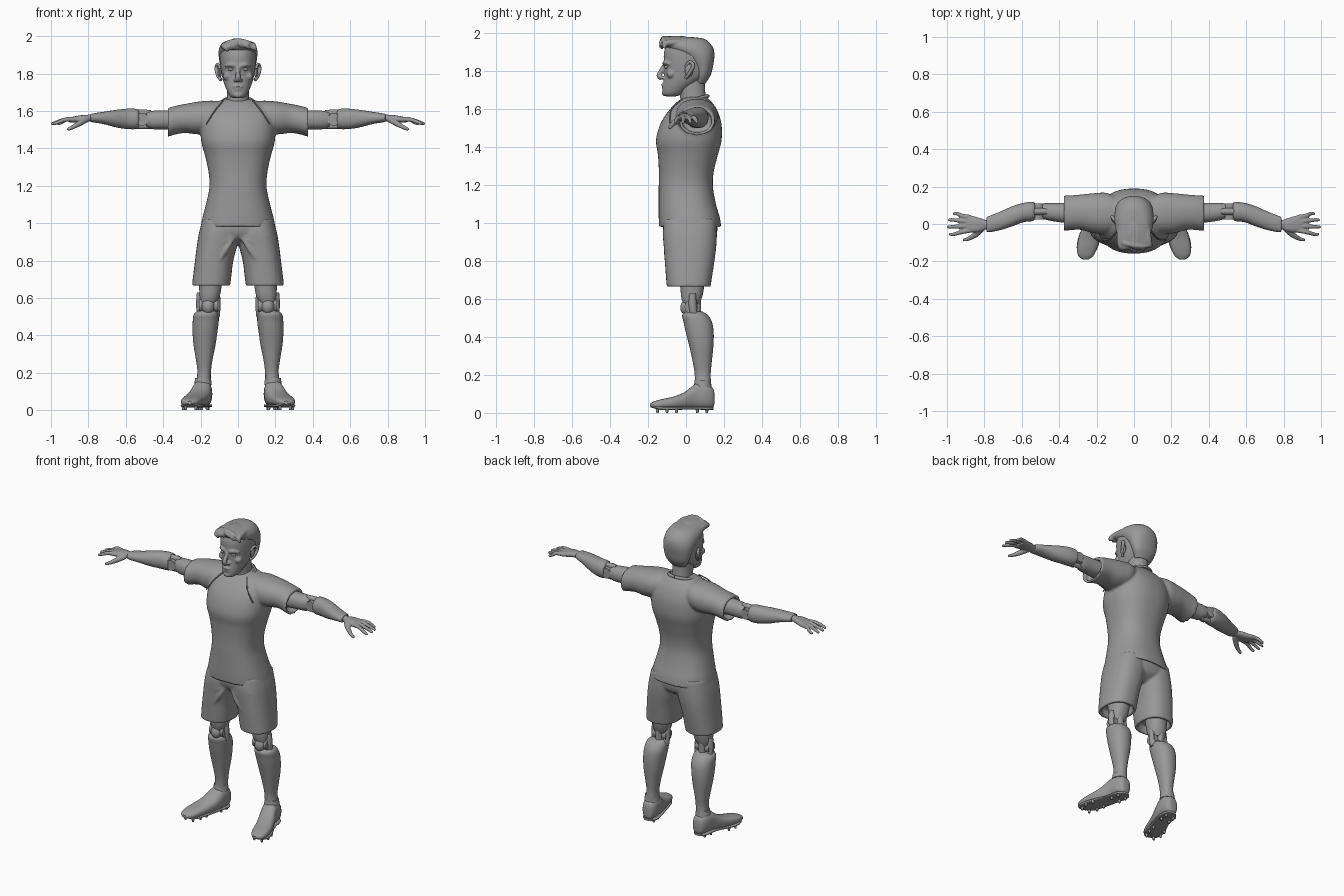
import bpy, bmesh, math, random
from mathutils import Vector, Matrix

random.seed(4)
grey = bpy.data.materials.new("plain_grey")
grey.diffuse_color = (0.32, 0.32, 0.32, 1)


def refine(rows, k):
    """Catmull-Rom interpolation of number rows."""
    out = []
    for i in range(len(rows) - 1):
        p0, p1, p2 = rows[max(i - 1, 0)], rows[i], rows[i + 1]
        p3 = rows[min(i + 2, len(rows) - 1)]
        for j in range(k):
            t = j / k
            out.append([b + 0.5 * t * (c - a + t * (2*a - 5*b + 4*c - d + t * (3*(b - c) + d - a)))
                        for a, b, c, d in zip(p0, p1, p2, p3)])
    return out + [list(rows[-1])]


def skin(bm, rings):
    loops = [[bm.verts.new(p) for p in r] for r in rings]
    n = len(loops[0])
    for a, b in zip(loops, loops[1:]):
        for i in range(n):
            bm.faces.new((a[i], a[(i + 1) % n], b[(i + 1) % n], b[i]))
    bm.faces.new(loops[0])
    bm.faces.new(loops[-1])


def loft(bm, axis, rows, n=32, p=2.2, k=4, lip=0, side=1):
    """Rows are (position, a_min, a_max, b_min, b_max); lip hollows the last end."""
    rows = refine(rows, k)
    if lip:
        t, a, b, c, d = rows[-1]
        w = 0.018
        rows += [[t, a + w, b - w, c + w, d - w], [t + lip, a + w, b - w, c + w, d - w]]
    rings = []
    for t, a0, a1, b0, b1 in rows:
        ring = []
        for i in range(n):
            an = 2 * math.pi * i / n
            c, s = math.cos(an), math.sin(an)
            a = (a0 + a1) / 2 + (a1 - a0) / 2 * math.copysign(abs(c) ** (2 / p), c)
            b = (b0 + b1) / 2 + (b1 - b0) / 2 * math.copysign(abs(s) ** (2 / p), s)
            x, y, z = {"x": (t, a, b), "y": (a, t, b), "z": (a, b, t)}[axis]
            ring.append((x * side, y, z))
        rings.append(ring)
    skin(bm, rings)


def tube(bm, rows, n=10, k=4, flat=1.0, ref=(0, 0, 1)):
    """Rows are (x, y, z, radius)."""
    rows = refine(rows, k)
    pts = [Vector(r[:3]) for r in rows]
    rings = []
    for i, q in enumerate(pts):
        t = (pts[min(i + 1, len(pts) - 1)] - pts[max(i - 1, 0)]).normalized()
        u = t.cross(Vector(ref)).normalized()
        v = u.cross(t)
        rings.append([q + rows[i][3] * (u * math.cos(2*math.pi*j/n) + v * flat * math.sin(2*math.pi*j/n))
                      for j in range(n)])
    skin(bm, rings)


def ball(bm, c, r, n=16):
    m = Matrix.Translation(c) @ Matrix.Diagonal((*r, 1))
    bmesh.ops.create_uvsphere(bm, u_segments=n, v_segments=n // 2 + 2, radius=1, matrix=m)


def rod(bm, c, r, depth, axis, r2=None, n=16):
    m = Matrix.Translation(c)
    if axis != "z":
        m = m @ Matrix.Rotation(math.pi / 2, 4, "Y" if axis == "x" else "X")
    bmesh.ops.create_cone(bm, cap_ends=True, segments=n, radius1=r,
                          radius2=r if r2 is None else r2, depth=depth, matrix=m)


def finish(name, bm, mirror=True, voxel=0):
    bmesh.ops.recalc_face_normals(bm, faces=bm.faces)
    for f in bm.faces:
        f.smooth = True
    for e in bm.edges:
        e.smooth = e.calc_face_angle(0) < math.radians(45)
    me = bpy.data.meshes.new(name)
    bm.to_mesh(me)
    bm.free()
    me.materials.append(grey)
    ob = bpy.data.objects.new(name, me)
    bpy.context.collection.objects.link(ob)
    if mirror:
        ob.modifiers.new("mirror", "MIRROR").use_mirror_merge = False
    if voxel:
        r = ob.modifiers.new("blend", "REMESH")
        r.mode, r.voxel_size, r.use_smooth_shade = "VOXEL", voxel, True
        s = ob.modifiers.new("soften", "SMOOTH")
        s.factor, s.iterations = 0.5, 5


def sym(rows):
    return [(z, -w, w, f, b) for z, w, f, b in rows]


# shirt: torso hanging down to an open hem, with two sleeves
bm = bmesh.new()
loft(bm, "z", sym([(1.665, .065, -.005, .11), (1.645, .12, -.04, .13), (1.60, .185, -.085, .162),
                   (1.53, .198, -.132, .186), (1.44, .197, -.158, .188), (1.36, .176, -.148, .168),
                   (1.27, .157, -.143, .146), (1.19, .153, -.144, .142), (1.10, .172, -.144, .158),
                   (1.03, .19, -.144, .178), (.98, .2, -.142, .186)]), n=48, p=2.35, lip=.03)
for s in (1, -1):
    loft(bm, "x", [(.06, -.01, .12, 1.55, 1.65), (.14, -.05, .165, 1.49, 1.655),
                   (.21, -.05, .165, 1.475, 1.65), (.28, -.032, .158, 1.482, 1.638),
                   (.33, -.032, .154, 1.475, 1.628), (.375, -.038, .152, 1.462, 1.616)],
         lip=-.04, side=s)
finish("shirt", bm, False, .0075)

# collar band around the neck opening
bm = bmesh.new()
pts = []
for i in range(17):
    a = 2 * math.pi * i / 16
    pts.append((.078 * math.sin(a), .045 + .07 * math.cos(a), 1.652 + .018 * math.cos(a), .01))
tube(bm, pts, n=8, k=2)
finish("collar", bm, False)

# raglan seams
bm = bmesh.new()
tube(bm, [(.08, -.02, 1.655, .004), (.125, -.078, 1.60, .004), (.17, -.085, 1.53, .004)], n=6)
finish("sleeve_seam", bm)

# shorts: pelvis and two open legs
bm = bmesh.new()
loft(bm, "z", sym([(1.03, .185, -.12, .165), (.96, .2, -.12, .165), (.92, .15, -.1, .15),
                   (.885, .06, -.05, .1)]), n=40)
for s in (1, -1):
    loft(bm, "z", [(1.02, .0, .19, -.115, .16), (.95, -.01, .208, -.122, .163),
                   (.88, .004, .22, -.118, .16), (.80, .025, .23, -.112, .15),
                   (.72, .035, .24, -.106, .138), (.665, .042, .246, -.102, .13)],
         p=2.4, lip=.05, side=s)
    # cloth folds fanning from the crotch
    for x, z in ((.10, .80), (.14, .87), (.16, .93)):
        tube(bm, [(s*.02, -.095, .93, .012), (s*(.02+x)/2, -.106, (z+.93)/2, .014),
                  (s*x, -.108, z, .004)], n=8)
finish("shorts", bm, False, .0075)

# thigh, knee hinge and sock-covered shin
bm = bmesh.new()
loft(bm, "z", [(.74, .075, .215, -.04, .1), (.66, .088, .208, -.03, .095), (.61, .098, .206, -.025, .085),
               (.575, .115, .2, -.015, .07)])
finish("thigh", bm)
bm = bmesh.new()
rod(bm, (.158, .028, .56), .036, .10, "x")
ball(bm, (.16, .005, .555), (.035, .035, .042))
rod(bm, (.158, .055, .57), .024, .13, "z")
for x in (.115, .202):
    tube(bm, [(x, .035, .63, .018), (x, .035, .57, .022), (x, .045, .5, .018)], n=10, ref=(0, 1, 0))
finish("knee_joint", bm)
bm = bmesh.new()
loft(bm, "z", [(.535, .12, .205, .0, .085), (.515, .105, .235, -.02, .115), (.475, .103, .242, -.012, .138),
               (.42, .11, .243, .0, .146), (.35, .12, .238, .018, .144), (.27, .136, .225, .035, .136),
               (.20, .145, .217, .046, .13), (.12, .145, .23, .045, .135)], k=5)
finish("shin", bm)

# boot with sole and studs
bm = bmesh.new()
loft(bm, "y", [(.15, .17, .2, .05, .10), (.142, .15, .218, .028, .13), (.11, .138, .235, .02, .15),
               (.06, .14, .245, .02, .157), (.03, .145, .255, .02, .138), (-.01, .157, .273, .02, .108),
               (-.07, .178, .295, .02, .085), (-.13, .197, .305, .02, .072),
               (-.17, .218, .298, .024, .06), (-.19, .243, .273, .034, .048)], p=2.5)
rod(bm, (.187, .088, .155), .047, .035, "z", .042, 24)
finish("boot", bm)
bm = bmesh.new()
loft(bm, "y", [(.145, .165, .205, .016, .03), (.11, .138, .236, .015, .032), (.03, .15, .252, .018, .032),
               (-.07, .178, .297, .015, .032), (-.14, .2, .305, .017, .034), (-.187, .238, .278, .03, .04)], p=4)
for x, y in ((.16, .11), (.215, .11), (.165, .06), (.225, .06), (.195, -.05), (.28, -.05),
             (.205, -.1), (.292, -.1), (.225, -.15), (.28, -.15)):
    rod(bm, (x, y, .0125), .006, .025, "z", .011, 8)
finish("studded_sole", bm)

# upper arm, elbow hinge and forearm
bm = bmesh.new()
loft(bm, "x", [(.30, .0, .115, 1.50, 1.605), (.40, .01, .112, 1.502, 1.603), (.46, .02, .112, 1.503, 1.60),
               (.49, .03, .11, 1.515, 1.592)])
finish("upper_arm", bm)
bm = bmesh.new()
rod(bm, (.512, .067, 1.555), .034, .084, "y")
rod(bm, (.512, .067, 1.555), .026, .09, "x")
for z in (1.52, 1.59):
    tube(bm, [(.465, .067, z, .016), (.51, .067, z, .018), (.56, .066, z, .016)], n=10)
finish("elbow_joint", bm)
bm = bmesh.new()
loft(bm, "x", [(.528, .03, .105, 1.52, 1.595), (.54, .016, .118, 1.504, 1.61), (.59, .01, .113, 1.503, 1.612),
               (.65, -.012, .095, 1.512, 1.606), (.72, -.034, .064, 1.53, 1.595),
               (.78, -.044, .04, 1.54, 1.586), (.788, -.035, .03, 1.546, 1.58)])
finish("forearm", bm)

# hand with four fingers and a thumb
bm = bmesh.new()
ball(bm, (.79, -.004, 1.562), (.026, .026, .02))
loft(bm, "x", [(.795, -.03, .022, 1.545, 1.577), (.83, -.042, .034, 1.54, 1.578),
               (.87, -.045, .045, 1.537, 1.572), (.90, -.04, .045, 1.537, 1.565)], n=20, p=2.6)
for y0, y1, e in ((.036, .055, .965), (.013, .022, .99), (-.011, -.015, .995), (-.034, -.055, .985)):
    tube(bm, [(.875, y0, 1.554, .013), (.92, y0*.6 + y1*.4, 1.554, .0125),
              (e - .02, y1, 1.538, .010), (e, y1, 1.53, .008), (e + .004, y1, 1.528, .003)])
tube(bm, [(.81, -.025, 1.553, .015), (.845, -.055, 1.535, .016), (.88, -.077, 1.515, .012),
          (.908, -.085, 1.502, .009), (.914, -.086, 1.499, .003)])
finish("hand", bm, True, .0045)

# neck
bm = bmesh.new()
loft(bm, "z", sym([(1.60, .07, -.03, .12), (1.66, .06, -.03, .105), (1.72, .058, -.04, .1),
                   (1.80, .058, -.05, .1)]))
finish("neck", bm, False)

# head with face features
bm = bmesh.new()
loft(bm, "z", sym([(1.668, .025, -.105, -.055), (1.68, .044, -.121, -.02), (1.71, .06, -.123, .02),
                   (1.75, .076, -.118, .08), (1.79, .086, -.114, .12), (1.85, .094, -.117, .137),
                   (1.90, .096, -.116, .138), (1.94, .088, -.1, .12), (1.965, .055, -.06, .085)]), n=40)
tube(bm, [(0, -.108, 1.845, .010), (0, -.126, 1.81, .012), (0, -.141, 1.778, .015), (0, -.128, 1.762, .013)],
     ref=(1, 0, 0))
ball(bm, (0, -.117, 1.73), (.028, .014, .006))
ball(bm, (0, -.115, 1.715), (.024, .014, .007))
ball(bm, (0, -.112, 1.685), (.026, .016, .016))
for s in (1, -1):
    ball(bm, (s*.014, -.123, 1.766), (.012, .014, .009))
    tube(bm, [(s*.014, -.117, 1.84, .009), (s*.042, -.11, 1.847, .011), (s*.07, -.085, 1.838, .006)], n=8)
    ball(bm, (s*.057, -.078, 1.785), (.025, .025, .022))
finish("head", bm, False, .005)
bm = bmesh.new()
ball(bm, (.037, -.103, 1.823), (.017, .011, .009))
finish("eye", bm)
bm = bmesh.new()
tube(bm, [(.09, .0, 1.765, .009), (.108, .018, 1.79, .009), (.116, .038, 1.83, .010), (.106, .02, 1.85, .008),
          (.095, -.002, 1.825, .007)], ref=(1, 0, 0))
ball(bm, (.098, .016, 1.806), (.01, .022, .035))
finish("ear", bm)

# hair: short back and sides with swept locks on top
bm = bmesh.new()
loft(bm, "z", sym([(1.735, .05, .05, .102), (1.78, .078, .05, .13), (1.83, .092, .03, .143),
                   (1.88, .102, -.02, .15), (1.92, .104, -.1, .145), (1.95, .094, -.122, .125),
                   (1.972, .07, -.1, .095), (1.98, .03, -.05, .04)]), n=40)
for i in range(9):
    x = -.076 + .019 * i
    h = 1.967 - 3.2 * x * x + random.uniform(-.003, .003)
    w = random.uniform(-.008, .012)
    tube(bm, [(x + .022, -.118 + w, h - .03, .006), (x + .008, -.122 + w, h - .006, .016), (x, -.07, h + .002, .018),
              (x*.9, .0, h - .002, .017), (x*.7, .08, h - .03, .008)], n=8)
tube(bm, [(-.06, -.1, 1.965, .012), (.0, -.115, 1.975, .014), (.06, -.12, 1.965, .010), (.1, -.11, 1.935, .003)],
     n=8)
finish("hair", bm, False, .005)
